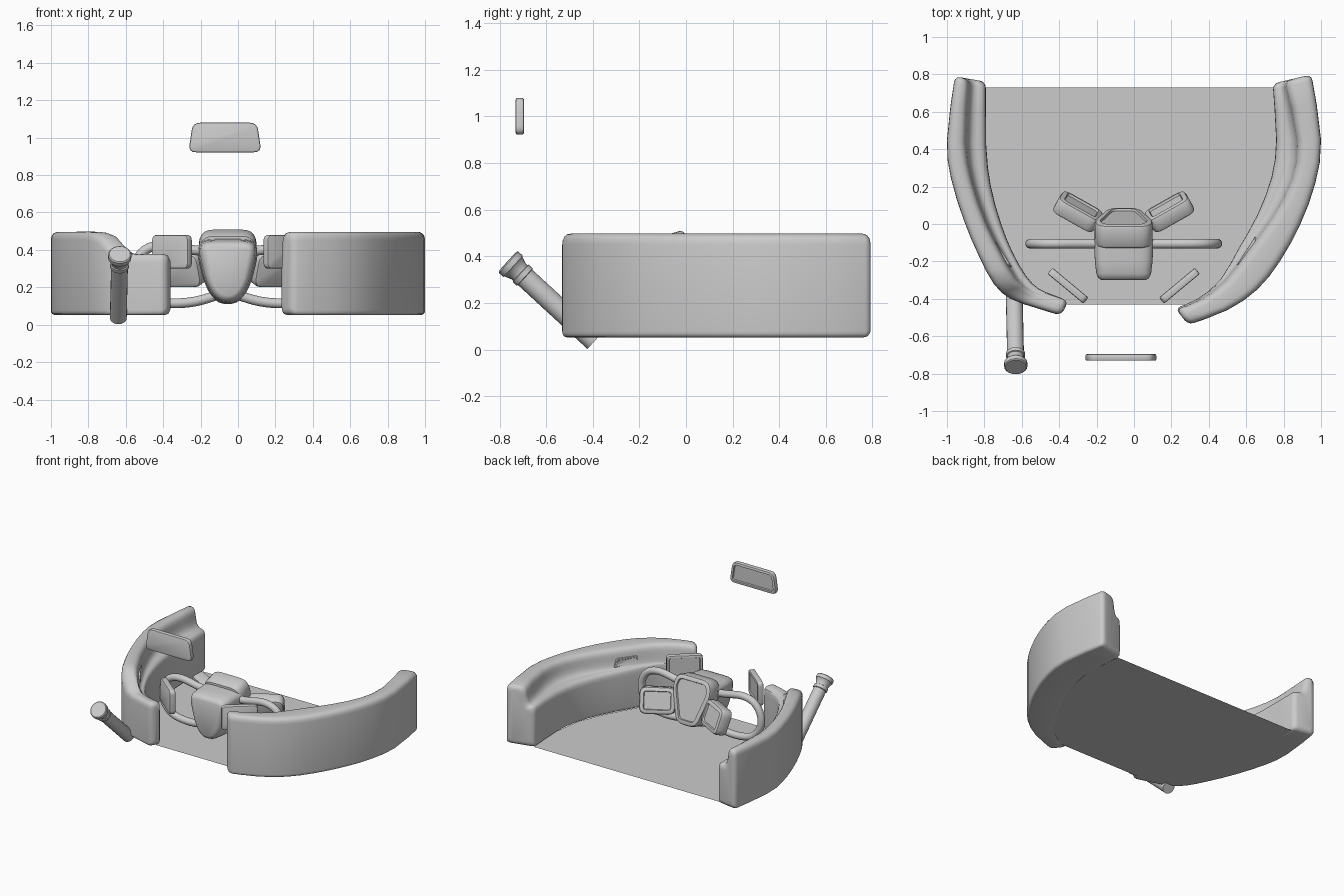
import bpy, bmesh
from math import sin, cos, pi, radians
from mathutils import Vector, Matrix

if "Cube" in bpy.data.objects:
    bpy.data.objects.remove(bpy.data.objects["Cube"])


def finish(name, rings, closed_ends=True):
    """Skin a list of equal-length point rings into a smooth-shaded object."""
    bm = bmesh.new()
    vr = [[bm.verts.new(p) for p in r] for r in rings]
    n = len(rings[0])
    for a, b in zip(vr, vr[1:]):
        for i in range(n):
            bm.faces.new((a[i], a[(i + 1) % n], b[(i + 1) % n], b[i]))
    if closed_ends:
        bm.faces.new(vr[0][::-1])
        bm.faces.new(vr[-1])
    bmesh.ops.recalc_face_normals(bm, faces=bm.faces)
    me = bpy.data.meshes.new(name)
    bm.to_mesh(me)
    bm.free()
    ob = bpy.data.objects.new(name, me)
    bpy.context.collection.objects.link(ob)
    bpy.ops.object.select_all(action='DESELECT')
    ob.select_set(True)
    bpy.context.view_layer.objects.active = ob
    bpy.ops.object.shade_smooth_by_angle(angle=radians(40))
    return ob


def rounded(corners, radii, seg=4):
    """Round every corner of a 2D polygon."""
    out, n = [], len(corners)
    pts = [Vector(c) for c in corners]
    for i, c in enumerate(pts):
        a, b = pts[i - 1] - c, pts[(i + 1) % n] - c
        ra, rb = min(radii[i], a.length * .47), min(radii[i], b.length * .47)
        p, q = c + a.normalized() * ra, c + b.normalized() * rb
        for k in range(seg + 1):
            t = k / seg
            out.append(p * (1 - t) ** 2 + c * 2 * t * (1 - t) + q * t * t)
    return out


def inset(corners, d):
    """Move the edges of a counter-clockwise convex polygon inward."""
    pts, out = [Vector(c) for c in corners], []
    for i, c in enumerate(pts):
        e1 = (c - pts[i - 1]).normalized()
        e2 = (pts[(i + 1) % len(pts)] - c).normalized()
        n1, n2 = Vector((-e1.y, e1.x)), Vector((-e2.y, e2.x))
        out.append(c + (n1 + n2) * (d / (1 + n1.dot(n2))))
    return out


def slab(name, half, r, steps, center, normal):
    """Symmetric rounded plate; half = right side corners from bottom to top,
    steps = (depth along normal, inset)."""
    corners = half + [(-u, v) for u, v in reversed(half)]
    n = Vector(normal).normalized()
    v = (Vector((0, 0, 1)) - n * n.z).normalized()
    u = v.cross(n)
    c = Vector(center)
    rings = []
    for w, d in steps:
        ring = rounded(inset(corners, d), [max(r - d, .008)] * len(corners))
        rings.append([c + u * p.x + v * p.y + n * w for p in ring])
    return finish(name, rings)


def framed(t, b, rim, deep=.008):
    """Steps for a plate of thickness t, edge rounding b and a recessed face."""
    h = t / 2
    return [(-h, b), (-h + b * .3, b * .3), (-h + b, 0), (h - b, 0), (h - b * .3, b * .3),
            (h, b), (h, rim), (h - deep, rim + .004)]


def catmull(rows, sub):
    out, n = [], len(rows)
    for i in range(n - 1):
        p0, p1, p2, p3 = (rows[max(i - 1, 0)], rows[i], rows[i + 1], rows[min(i + 2, n - 1)])
        for k in range(sub):
            t = k / sub
            out.append([.5 * (2 * b + (c - a) * t + (2 * a - 5 * b + 4 * c - d) * t * t
                              + (3 * b - a - 3 * c + d) * t ** 3)
                        for a, b, c, d in zip(p0, p1, p2, p3)])
    return out + [list(rows[-1])]


def wall(name, rows, low=.052, ledge=.36):
    """Curved side wall; row = outer x, y, inner x, y, ridge fraction, top z."""
    st = catmull(rows, 2)

    def ring(s, d, shift):
        o, i = Vector(s[0:2]), Vector(s[2:4])
        w, ax = (i - o).length, (i - o).normalized()
        tr, zt = s[4] * w, s[5]
        prof = [(d, low + d), (d, zt - d), (tr - d, zt - d), (min(tr + .02, w - .004) - d, ledge - d),
                (w - d, ledge - d), (w - d, low + d)]
        pts = rounded(prof, [.025, .045, .045, .07, .05, .025])
        return [(*(o + ax * p.x + shift), p.y) for p in pts]

    def cap(s, nb):
        mid = lambda q: Vector(((q[0] + q[2]) / 2, (q[1] + q[3]) / 2))
        t = (mid(s) - mid(nb)).normalized()
        r = .032
        return [ring(s, r * (1 - cos(a)), t * r * (sin(a) - 1)) for a in (pi / 2, pi / 3, pi / 6, 0)]

    rings = cap(st[0], st[1]) + [ring(s, 0, Vector((0, 0))) for s in st[1:-1]] + cap(st[-1], st[-2])[::-1]
    return finish(name, rings)


def tube(name, pts, radii, seg=16):
    """Round tube through points, one radius per point."""
    P = [Vector(p) for p in pts]
    rings = []
    for i, p in enumerate(P):
        t = (P[min(i + 1, len(P) - 1)] - P[max(i - 1, 0)]).normalized()
        a = t.cross(Vector((0, 1, .001)) if abs(t.y) < .5 else Vector((1, 0, 0))).normalized()
        b = t.cross(a)
        rings.append([p + (a * cos(2 * pi * k / seg) + b * sin(2 * pi * k / seg)) * radii[i]
                      for k in range(seg)])
    return finish(name, rings)


# side walls
wall("right_wall", [(.95, .80, .74, .75, .64, .497), (1.0, .45, .76, .45, .5, .497),
                    (.97, .22, .735, .25, .5, .497), (.89, 0, .66, .05, .62, .497),
                    (.78, -.2, .56, -.13, .74, .497), (.66, -.35, .46, -.3, .82, .497),
                    (.5, -.46, .34, -.4, .87, .497), (.29, -.54, .22, -.45, .92, .497)])
wall("left_wall", [(-.96, .79, -.79, .76, .42, .497), (-1, .45, -.79, .42, .45, .497),
                   (-.98, .25, -.765, .2, .5, .497), (-.91, .02, -.71, 0, .55, .497),
                   (-.83, -.17, -.65, -.15, .62, .497), (-.75, -.32, -.575, -.28, .62, .48),
                   (-.66, -.4, -.51, -.345, .65, .385), (-.52, -.45, -.43, -.38, .7, .378),
                   (-.39, -.49, -.35, -.41, .75, .378)])

# floor sheet
edge = [(.76, .73), (.78, .45), (.75, .23), (.67, .03), (.57, -.15), (.47, -.32), (.3, -.43),
        (-.38, -.43), (-.54, -.36), (-.61, -.27), (-.68, -.13), (-.74, .02), (-.79, .22),
        (-.81, .42), (-.8, .73)]
me = bpy.data.meshes.new("floor")
me.from_pydata([(x, y, .049) for x, y in edge], [], [list(range(len(edge)))[::-1]])
bpy.context.collection.objects.link(bpy.data.objects.new("floor", me))

# central console: cowl at the front, tilted display head behind it
CX = -.055
slab("console_cowl", [(.055, -.18), (.12, -.09), (.168, .1), (.14, .17)], .08,
     [(-.02, 0), (.1, .006), (.165, .014), (.19, .026), (.2, .045)], (CX, -.1, .29), (0, -1, 0))
slab("display_head", [(.085, -.17), (.163, .08), (.135, .178)], .06,
     framed(.13, .02, .034, .012), (CX, -.02, .325), (0, .956, .29))

# side displays, rear-view plates and hand loops, mirrored about the console
for s, side in ((1, "right"), (-1, "left")):
    slab(side + "_side_display", [(.125, -.095), (.125, .095)], .05,
         framed(.09, .018, .03, .012), (CX + s * .245, .065, .30), (-s * .46, .82, .33))
    slab(side + "_plate", [(.125, -.09), (.125, .09)], .03,
         framed(.042, .008, .018), (CX + s * .298, -.33, .39), (-s * .64, .77, 0))
    loop = catmull([(.06, .39), (.19, .40), (.34, .425), (.44, .40), (.495, .32), (.49, .22),
                    (.42, .14), (.30, .115), (.17, .125), (.05, .16)], 4)
    tube(side + "_hand_loop", [(CX + s * x, -.105, z) for x, z in loop], [.026] * len(loop))

# small panels on the inner wall faces
for name, c, n in (("right_wall_panel", (.605, -.155, .40), (-.84, .54, 0)),
                   ("left_wall_panel", (-.715, -.155, .40), (.84, .54, 0))):
    slab(name, [(.10, -.032), (.075, .032)], .012, framed(.024, .004, .01, .005), c, n)

# lever with a collared cap, leaning forward
a, b = Vector((-.64, -.393, .036)), Vector((-.632, -.765, .378))
prof = [(0, .045), (.8, .045), (.805, .051), (.85, .051), (.855, .045), (.875, .046), (.93, .056),
        (.94, .062), (.99, .062), (1, .056)]
tube("lever", [a.lerp(b, t) for t, r in prof], [r for t, r in prof], 20)

# overhead mirror
slab("overhead_mirror", [(.195, -.078), (.172, .08)], .04, framed(.036, .008, .02),
     (-.07, -.713, 1.0), (0, 1, 0))
